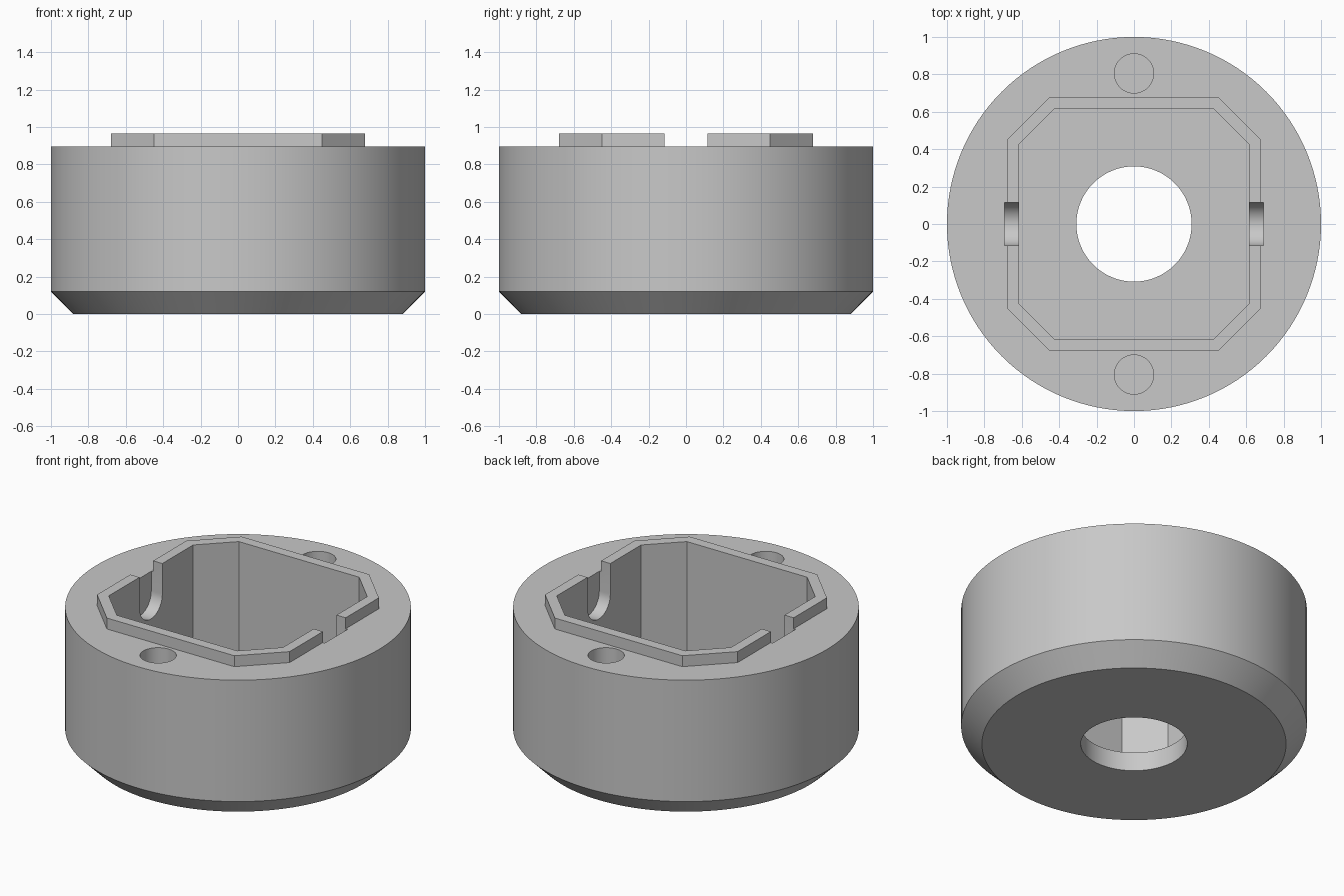
import bpy, bmesh, math

if "Cube" in bpy.data.objects:
    bpy.data.objects.remove(bpy.data.objects["Cube"], do_unlink=True)

BASE, RIM, TOP = 0.12, 0.895, 0.965   # cavity floor, body top, collar top

grey = bpy.data.materials.new("plain grey")
grey.use_nodes = True
colour = (0.58, 0.58, 0.58, 1)
grey.diffuse_color = colour
grey.node_tree.nodes["Principled BSDF"].inputs["Base Color"].default_value = colour


def loft(name, rings):
    """Closed solid through a stack of rings with equal point counts."""
    bm = bmesh.new()
    loops = [[bm.verts.new(p) for p in ring] for ring in rings]
    n = len(loops[0])
    for low, high in zip(loops, loops[1:]):
        for i in range(n):
            j = (i + 1) % n
            bm.faces.new((low[i], low[j], high[j], high[i]))
    bm.faces.new(loops[0][::-1])
    bm.faces.new(loops[-1])
    bmesh.ops.recalc_face_normals(bm, faces=bm.faces)
    mesh = bpy.data.meshes.new(name)
    bm.to_mesh(mesh)
    bm.free()
    mesh.materials.append(grey)
    obj = bpy.data.objects.new(name, mesh)
    bpy.context.collection.objects.link(obj)
    return obj


def circle(r, z, y=0, n=128):
    return [(r * math.cos(2 * math.pi * i / n), y + r * math.sin(2 * math.pi * i / n), z)
            for i in range(n)]


def octagon(half, corner, z):
    quarter = [(half, -corner), (half, corner)]
    points = []
    for _ in range(4):
        points += [(x, y, z) for x, y in quarter]
        quarter = [(-y, x) for x, y in quarter]
    return points


def slot(x, r=0.115, centre=0.77, n=24):
    arc = [(x, r * math.cos(math.pi * i / n), centre - r * math.sin(math.pi * i / n))
           for i in range(n + 1)]
    return [(x, r, 1.2)] + arc + [(x, -r, 1.2)]


def boolean(target, tool, operation):
    tool.hide_render = True
    mod = target.modifiers.new(tool.name, "BOOLEAN")
    mod.operation, mod.object, mod.solver = operation, tool, "EXACT"
    bpy.context.view_layer.objects.active = target
    bpy.ops.object.modifier_apply(modifier=mod.name)
    bpy.data.objects.remove(tool, do_unlink=True)


# Round body with chamfered foot
body = loft("round_housing", [circle(0.88, 0), circle(1, BASE), circle(1, RIM)])

# Raised octagonal collar, sunk into the body
boolean(body, loft("collar", [octagon(0.68, 0.45, 0.5), octagon(0.68, 0.45, TOP)]), "UNION")

# Octagonal cavity and central floor opening
boolean(body, loft("cavity", [octagon(0.615, 0.425, BASE), octagon(0.615, 0.425, 1.2)]),
        "DIFFERENCE")
boolean(body, loft("floor_opening", [circle(0.308, -0.2), circle(0.308, 0.4)]), "DIFFERENCE")

# Mirrored screw holes and round-bottomed wall slots
for side in (-1, 1):
    y = side * 0.805
    boolean(body, loft("screw_hole", [circle(0.105, 0.4, y, 48), circle(0.105, 1.2, y, 48)]),
            "DIFFERENCE")
    boolean(body, loft("wall_slot", [slot(side * 0.55), slot(side * 0.693)]), "DIFFERENCE")

# Smooth curves, sharp edges
for obj in bpy.context.selected_objects:
    obj.select_set(False)
body.select_set(True)
bpy.context.view_layer.objects.active = body
bpy.ops.object.shade_smooth_by_angle(angle=math.radians(30))
